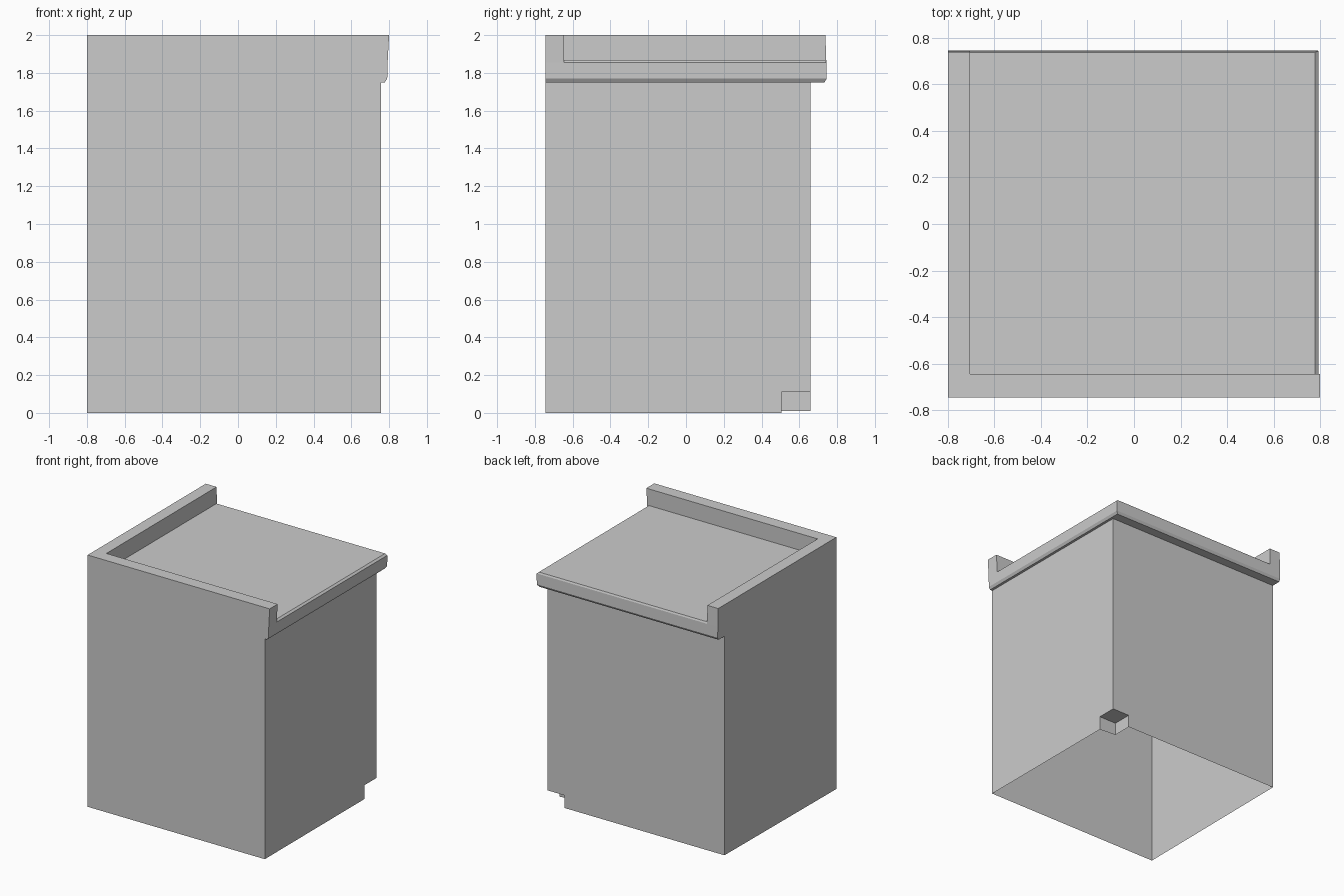
import bpy

if "Cube" in bpy.data.objects:
    bpy.data.objects.remove(bpy.data.objects["Cube"])

LEFT, FRONT = -0.80, -0.745      # flush outer wall planes
IN_X, IN_Y = -0.705, -0.645      # inner faces of the parapet
RIGHT, BACK = 0.757, 0.66        # recessed wall planes


def make_object(name, verts, faces):
    mesh = bpy.data.meshes.new(name)
    mesh.from_pydata(verts, [], faces)
    mesh.validate()
    obj = bpy.data.objects.new(name, mesh)
    bpy.context.collection.objects.link(obj)
    return obj


def loft(name, rings, cap=False, skip=()):
    """Join equal-length closed rings with quads, optionally capping the top."""
    n = len(rings[0])
    verts = [p for ring in rings for p in ring]
    faces = []
    for r in range(len(rings) - 1):
        for i in range(n):
            if (r, i) in skip:
                continue
            j = (i + 1) % n
            faces.append((r * n + i, r * n + j, (r + 1) * n + j, (r + 1) * n + i))
    if cap:
        faces.append(tuple(range((len(rings) - 1) * n, len(rings) * n)))
    return make_object(name, verts, faces)


def box_ring(x, y, z):
    return [(LEFT, FRONT, z), (x, FRONT, z), (x, y, z), (LEFT, y, z)]


def notch_ring(z, back_z):
    return [(LEFT, FRONT, z), (RIGHT, FRONT, z), (RIGHT, 0.505, z),
            (0.605, 0.505, back_z), (0.605, BACK, back_z), (LEFT, BACK, back_z)]


def parapet_ring(x, y, z):
    return [(LEFT, FRONT, z), (x, FRONT, z), (x, IN_Y, z),
            (IN_X, IN_Y, z), (IN_X, y, z), (LEFT, y, z)]


# Open-bottomed base course with the notched corner
loft("base_walls", [notch_ring(0, 0.01), notch_ring(0.11, 0.11)])
make_object("notch_ceiling",
            [(0.605, 0.505, 0.11), (0.605, BACK, 0.11),
             (RIGHT, BACK, 0.11), (RIGHT, 0.505, 0.11)], [(0, 1, 2, 3)])

# Main walls and the cornice on the right and back
loft("walls_and_cornice",
     [box_ring(RIGHT, BACK, 0.11), box_ring(RIGHT, BACK, 1.75),
      box_ring(0.777, 0.733, 1.75), box_ring(0.79, 0.745, 1.77),
      box_ring(0.792, 0.743, 1.855)],
     skip={(1, 0), (1, 3)})

# L-shaped parapet on the front and left
loft("parapet", [parapet_ring(0.792, 0.743, 1.855), parapet_ring(0.80, 0.738, 2.0)],
     cap=True)

# Roof deck with sloped edges over the cornice
make_object("roof",
            [(IN_X, IN_Y, 1.868), (0.777, IN_Y, 1.868), (0.777, 0.737, 1.868),
             (IN_X, 0.737, 1.868), (0.792, IN_Y, 1.855), (0.792, 0.743, 1.855),
             (IN_X, 0.743, 1.855)],
            [(0, 1, 2, 3), (1, 4, 5, 2), (2, 5, 6, 3)])
